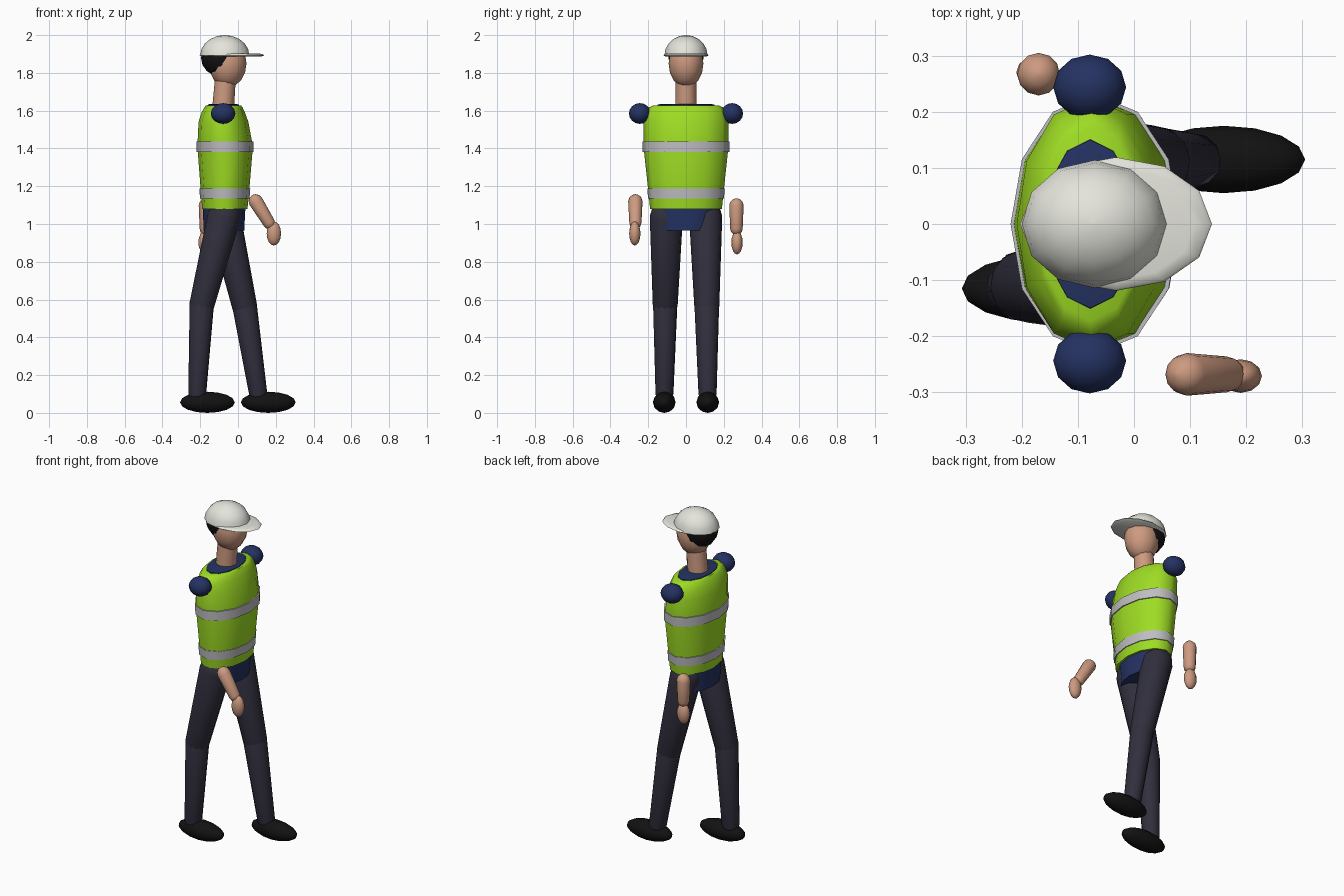
import bpy, bmesh, math
from mathutils import Vector, Matrix

if "Cube" in bpy.data.objects:
    bpy.data.objects.remove(bpy.data.objects["Cube"])


def material(name, r, g, b):
    m = bpy.data.materials.new(name)
    lin = [(c / 255 / 12.92 if c < 11 else ((c / 255 + 0.055) / 1.055) ** 2.4) for c in (r, g, b)]
    m.diffuse_color = (*lin, 1)
    m.use_nodes = True
    m.node_tree.nodes["Principled BSDF"].inputs["Base Color"].default_value = m.diffuse_color
    return m


LIME = material("lime_fabric", 158, 220, 36)
GREY = material("reflective_grey", 190, 190, 194)
NAVY = material("navy_shirt", 36, 50, 98)
TROUSER = material("dark_trousers", 48, 47, 61)
SKIN = material("skin", 205, 154, 128)
BLACK = material("black", 18, 18, 18)
WHITE = material("helmet_white", 228, 228, 220)


def finish(name, bm, mat, angle=50):
    bmesh.ops.recalc_face_normals(bm, faces=bm.faces[:])
    me = bpy.data.meshes.new(name)
    bm.to_mesh(me)
    bm.free()
    me.materials.append(mat)
    ob = bpy.data.objects.new(name, me)
    bpy.context.collection.objects.link(ob)
    bpy.ops.object.select_all(action='DESELECT')
    ob.select_set(True)
    bpy.context.view_layer.objects.active = ob
    bpy.ops.object.shade_smooth_by_angle(angle=math.radians(angle))
    return ob


def ellipsoid(name, loc, radii, mat, along_x=False, seg=12, rows=8):
    bm = bmesh.new()
    bmesh.ops.create_uvsphere(bm, u_segments=seg, v_segments=rows, radius=1)
    if along_x:
        bmesh.ops.rotate(bm, verts=bm.verts, matrix=Matrix.Rotation(math.pi / 2, 3, 'Y'))
    bmesh.ops.scale(bm, verts=bm.verts, vec=radii)
    bmesh.ops.translate(bm, verts=bm.verts, vec=loc)
    return finish(name, bm, mat)


def loft(name, sections, mat, seg=12, to_world=None):
    """Stack of elliptical rings (cx, z, rx, ry), capped at both ends."""
    bm = bmesh.new()
    rings = []
    for cx, z, rx, ry in sections:
        rings.append([bm.verts.new((cx + rx * math.cos(2 * math.pi * i / seg),
                                    ry * math.sin(2 * math.pi * i / seg), z)) for i in range(seg)])
    for a, b in zip(rings, rings[1:]):
        for i in range(seg):
            j = (i + 1) % seg
            bm.faces.new((a[i], a[j], b[j], b[i]))
    bm.faces.new(rings[0])
    bm.faces.new(rings[-1])
    if to_world:
        bmesh.ops.transform(bm, matrix=to_world, verts=bm.verts)
    return finish(name, bm, mat)


def limb(name, p0, p1, r0, r1, mat):
    """Tapered limb with rounded ends between two joints."""
    p0, p1 = Vector(p0), Vector(p1)
    length = (p1 - p0).length
    ends = [math.radians(a) for a in (85, 60, 30)]
    prof = [(0, -r0 * math.sin(a), r0 * math.cos(a), r0 * math.cos(a)) for a in ends]
    prof += [(0, 0, r0, r0), (0, length, r1, r1)]
    prof += [(0, length + r1 * math.sin(a), r1 * math.cos(a), r1 * math.cos(a)) for a in reversed(ends)]
    rot = (p1 - p0).to_track_quat('Z', 'Y').to_matrix().to_4x4()
    return loft(name, prof, mat, to_world=Matrix.Translation(p0) @ rot)


# torso: shirt, vest and reflective bands
loft("shirt", [(-0.075, 0.965, 0.108, 0.16), (-0.073, 1.08, 0.112, 0.175), (-0.072, 1.4, 0.12, 0.2),
               (-0.078, 1.6, 0.085, 0.155), (-0.078, 1.632, 0.082, 0.15),
               (-0.078, 1.636, 0.068, 0.13)], NAVY)
loft("vest", [(-0.07, 1.08, 0.12, 0.19), (-0.069, 1.16, 0.127, 0.198), (-0.068, 1.41, 0.147, 0.225),
              (-0.077, 1.54, 0.132, 0.225), (-0.078, 1.59, 0.115, 0.213), (-0.077, 1.618, 0.101, 0.195),
              (-0.077, 1.628, 0.093, 0.172)], LIME)
loft("lower_band", [(-0.07, 1.135, 0.131, 0.201), (-0.07, 1.188, 0.135, 0.205)], GREY)
loft("upper_band", [(-0.068, 1.382, 0.151, 0.229), (-0.069, 1.438, 0.151, 0.231)], GREY)

# head, hair and neck
loft("neck", [(-0.08, 1.60, 0.058, 0.057), (-0.066, 1.78, 0.055, 0.054)], SKIN)
ellipsoid("head", (-0.055, 0, 1.85), (0.1, 0.092, 0.127), SKIN)
ellipsoid("hair", (-0.09, 0, 1.88), (0.106, 0.093, 0.1), BLACK)

# hard hat: dome and brim
dome = [(math.cos(math.radians(a)), math.sin(math.radians(a))) for a in (0, 18, 36, 54, 72, 88)]
loft("helmet_dome", [(-0.07, 1.893 + 0.107 * s, 0.13 * c, 0.114 * c) for c, s in dome], WHITE)
loft("helmet_brim", [(-0.032, 1.886, 0.155, 0.108), (-0.032, 1.893, 0.171, 0.119),
                     (-0.032, 1.899, 0.165, 0.115), (-0.032, 1.903, 0.14, 0.1)], WHITE)

# shoulders
for side, s in (("right", -1), ("left", 1)):
    ellipsoid(side + "_shoulder", (-0.079, s * 0.244, 1.585), (0.065, 0.058, 0.055), NAVY)

# forearms and hands
limb("right_forearm", (0.094, -0.268, 1.12), (0.165, -0.268, 1.005), 0.038, 0.032, SKIN)
ellipsoid("right_hand", (0.19, -0.271, 0.95), (0.038, 0.03, 0.064), SKIN)
limb("left_forearm", (-0.17, 0.267, 1.098), (-0.17, 0.267, 0.975), 0.038, 0.033, SKIN)
ellipsoid("left_hand", (-0.172, 0.27, 0.902), (0.038, 0.03, 0.063), SKIN)

# striding legs and shoes
for side, s, knee, ankle, foot in (("right", -1, (-0.192, 0.57), (-0.216, 0.10), -0.162),
                                   ("left", 1, (0.036, 0.56), (0.107, 0.10), 0.16)):
    k = (knee[0], s * 0.11, knee[1])
    limb(side + "_thigh", (-0.074, s * 0.104, 1.04), k, 0.088, 0.066, TROUSER)
    limb(side + "_shin", k, (ankle[0], s * 0.114, ankle[1]), 0.065, 0.048, TROUSER)
    ellipsoid(side + "_shoe", (foot, s * 0.115, 0.056), (0.145, 0.06, 0.056), BLACK, along_x=True)
